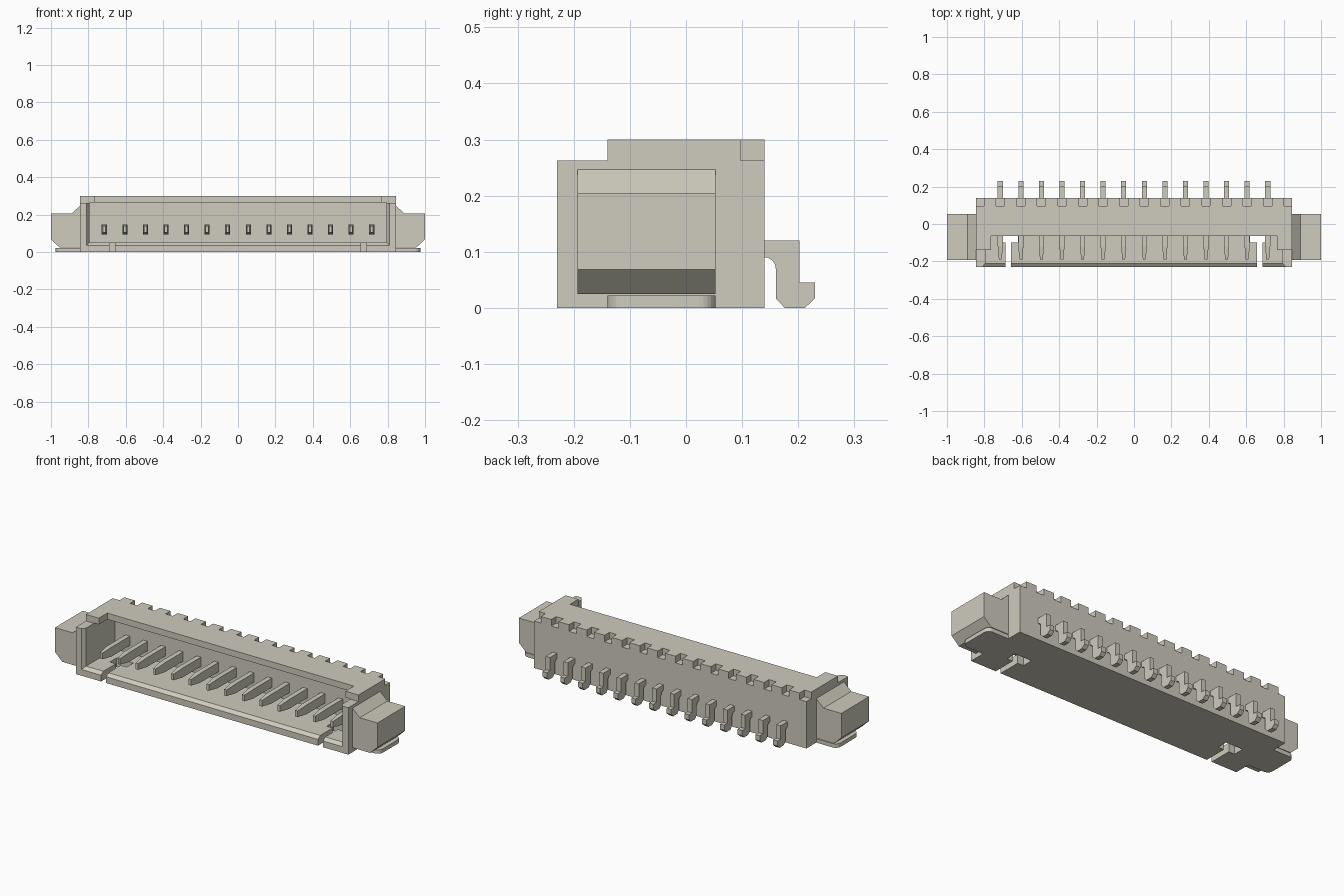
import bpy, bmesh, math
from mathutils import Vector

if "Cube" in bpy.data.objects:
    bpy.data.objects.remove(bpy.data.objects["Cube"], do_unlink=True)

# One ivory plastic colour throughout
ivory = bpy.data.materials.new("ivory_plastic")
ivory.use_nodes = True
COLOUR = (0.62, 0.60, 0.51, 1.0)
ivory.diffuse_color = COLOUR
ivory.node_tree.nodes["Principled BSDF"].inputs["Base Color"].default_value = COLOUR


def finish(name, bm):
    bmesh.ops.recalc_face_normals(bm, faces=bm.faces[:])
    mesh = bpy.data.meshes.new(name)
    bm.to_mesh(mesh)
    bm.free()
    mesh.materials.append(ivory)
    ob = bpy.data.objects.new(name, mesh)
    bpy.context.collection.objects.link(ob)
    return ob


def loft(bm, rings):
    """Closed solid through a list of rings of 3D points."""
    loops = [[bm.verts.new(p) for p in ring] for ring in rings]
    n = len(loops[0])
    for a, b in zip(loops, loops[1:]):
        for i in range(n):
            j = (i + 1) % n
            bm.faces.new((a[i], a[j], b[j], b[i]))
    bm.faces.new(loops[0])
    bm.faces.new(loops[-1])


def prism(bm, pts, axis, lo, hi):
    """Extrude a 2D profile along x, y or z."""
    place = {"x": lambda p, t: (t, p[0], p[1]),
             "y": lambda p, t: (p[0], t, p[1]),
             "z": lambda p, t: (p[0], p[1], t)}[axis]
    loft(bm, [[place(p, t) for p in pts] for t in (lo, hi)])


def box(bm, x0, x1, y0, y1, z0, z1):
    prism(bm, [(x0, y0), (x1, y0), (x1, y1), (x0, y1)], "z", z0, z1)


def arc(cx, cy, r, a0, a1, n=6):
    return [(cx + r * math.cos(math.radians(a0 + (a1 - a0) * i / n)),
             cy + r * math.sin(math.radians(a0 + (a1 - a0) * i / n)))
            for i in range(n + 1)]


def cut(target, bm):
    """Subtract a cutter from the target and discard it."""
    cutter = finish("cutter", bm)
    cutter.hide_render = True
    mod = target.modifiers.new("cut", "BOOLEAN")
    mod.operation, mod.solver, mod.object = "DIFFERENCE", "EXACT", cutter
    bpy.context.view_layer.objects.active = target
    bpy.ops.object.modifier_apply(modifier=mod.name)
    bpy.data.objects.remove(cutter, do_unlink=True)


PITCH = 0.11
pin_x = [(i - 6.5) * PITCH for i in range(14)]

# Housing: stepped side profile
bm = bmesh.new()
prism(bm, [(-0.23, 0), (0.14, 0), (0.14, 0.3), (-0.14, 0.3), (-0.14, 0.263),
           (-0.23, 0.263)], "x", -0.845, 0.845)
housing = finish("housing", bm)

# Mating cavity, open at the front
bm = bmesh.new()
box(bm, -0.795, 0.795, -0.3, 0.045, 0.05, 0.265)
cut(housing, bm)

# Roof opening, wider in front of the end overhangs
bm = bmesh.new()
prism(bm, [(-0.795, -0.3), (0.795, -0.3), (0.795, -0.14), (0.765, -0.14),
           (0.765, -0.065), (-0.765, -0.065), (-0.765, -0.14), (-0.795, -0.14)],
      "z", 0.2, 0.35)
cut(housing, bm)

# Chamfer round the mouth
bm = bmesh.new()
loft(bm, [[(-w, y, z), (w, y, z), (w, y, 0.35), (-w, y, 0.35)]
          for w, y, z in ((0.7875, -0.20, 0.0575), (0.8175, -0.24, 0.0275))])
cut(housing, bm)

# T-shaped floor slots
bm = bmesh.new()
for s in (-1, 1):
    prism(bm, [(s * x, y) for x, y in (
        (0.657, -0.3), (0.688, -0.3), (0.688, -0.10), (0.725, -0.10),
        (0.725, -0.04), (0.62, -0.04), (0.62, -0.10), (0.657, -0.10))],
        "z", -0.1, 0.1)
cut(housing, bm)

# Notches along the rear roof edge, including both corners
bm = bmesh.new()
for i in range(16):
    x = (i - 7.5) * PITCH
    box(bm, x - 0.0225, x + 0.0225, 0.097, 0.2, 0.263, 0.35)
cut(housing, bm)

# End blocks and their solder plates
for side, s in (("left", 1), ("right", -1)):
    bm = bmesh.new()
    prism(bm, [(s * x, z) for x, z in (
        (0.84, 0.025), (0.955, 0.025), (1.0, 0.068), (1.0, 0.205),
        (0.89, 0.205), (0.845, 0.247), (0.84, 0.247))], "y", -0.193, 0.053)
    finish(side + "_end_block", bm)

    bm = bmesh.new()
    outline = ([(0.84, 0.053), (0.84, -0.14)] + arc(0.945, -0.11, 0.03, -90, 0)
               + arc(0.945, 0.023, 0.03, 0, 90))
    prism(bm, [(s * x, y) for x, y in outline], "z", 0.0, 0.022)
    finish(side + "_solder_plate", bm)

# Contact pins: tapered blade inside, bent foot behind
bm = bmesh.new()
loft(bm, [[(-w, y, z0), (w, y, z0), (w, y, z1), (-w, y, z1)]
          for w, y, z0, z1 in ((0.0135, 0.05, 0.094, 0.146),
                               (0.0135, -0.12, 0.094, 0.146),
                               (0.0075, -0.19, 0.104, 0.138))])
prism(bm, [(0.135, 0.12), (0.202, 0.12), (0.202, 0.045), (0.23, 0.045),
           (0.23, 0.017), (0.212, 0), (0.176, 0), (0.16, 0.017)]
      + arc(0.14, 0.07, 0.02, 0, 90) + [(0.135, 0.09)], "x", -0.0135, 0.0135)
pin = finish("pin_1", bm)
pin.location.x = pin_x[0]
for i, x in enumerate(pin_x[1:], 2):
    ob = bpy.data.objects.new(f"pin_{i}", pin.data)
    ob.location.x = x
    bpy.context.collection.objects.link(ob)
